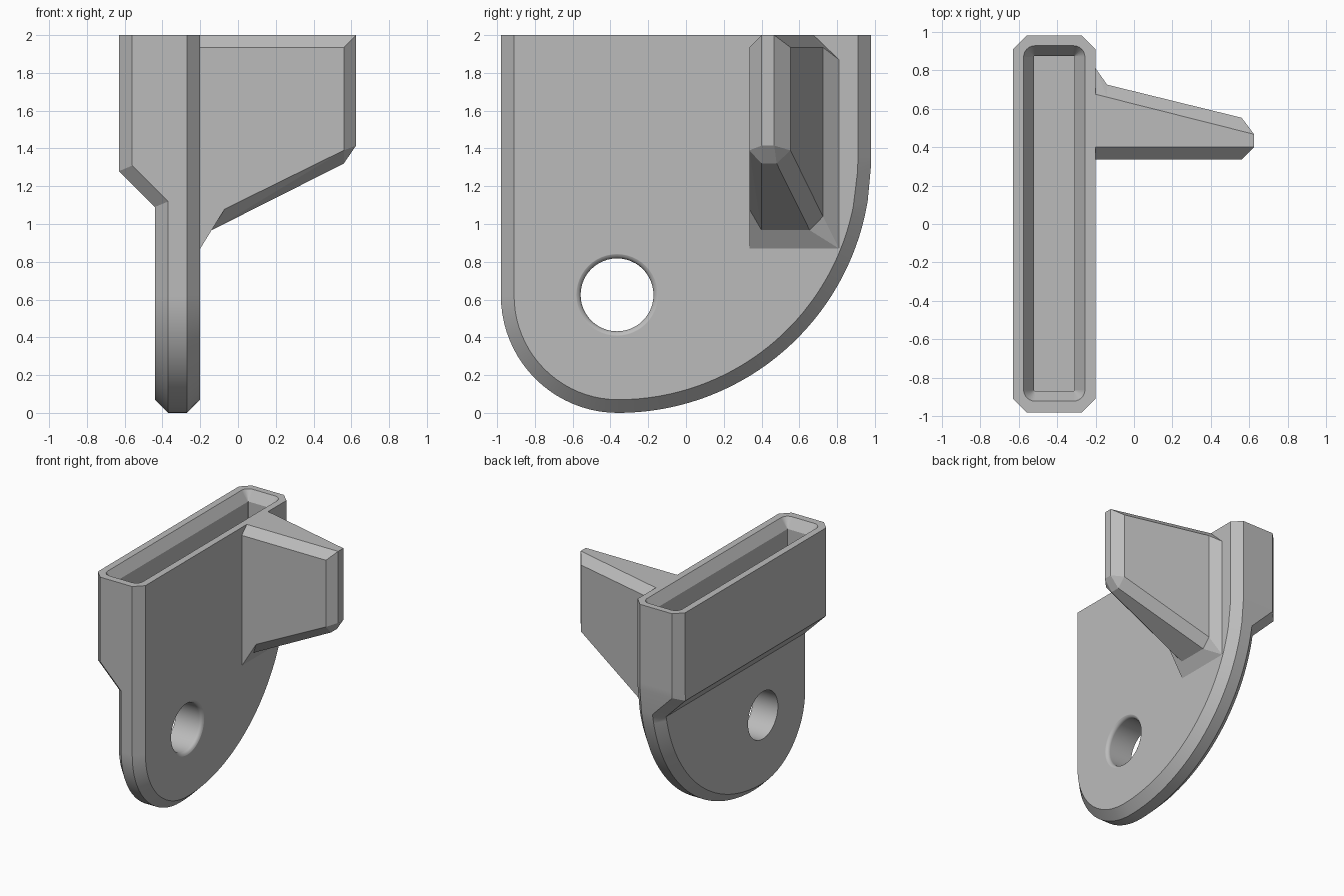
import bpy, bmesh
from math import sin, cos, pi, sqrt, radians

cube = bpy.data.objects.get("Cube")
if cube:
    bpy.data.objects.remove(cube)

grey = bpy.data.materials.new("plain grey")
grey.diffuse_color = (0.5, 0.5, 0.5, 1)
grey.use_nodes = True
grey.node_tree.nodes["Principled BSDF"].inputs["Base Color"].default_value = (0.5, 0.5, 0.5, 1)


def make_object(name, bm):
    bmesh.ops.recalc_face_normals(bm, faces=bm.faces)
    mesh = bpy.data.meshes.new(name)
    bm.to_mesh(mesh)
    bm.free()
    mesh.materials.append(grey)
    ob = bpy.data.objects.new(name, mesh)
    bpy.context.collection.objects.link(ob)
    return ob


def activate(ob):
    bpy.ops.object.select_all(action='DESELECT')
    ob.select_set(True)
    bpy.context.view_layer.objects.active = ob


def loft(name, rings):
    """Closed solid through rings with equal point counts."""
    bm = bmesh.new()
    loops = [[bm.verts.new(p) for p in ring] for ring in rings]
    n = len(loops[0])
    for a, b in zip(loops, loops[1:]):
        for i in range(n):
            j = (i + 1) % n
            bm.faces.new((a[i], a[j], b[j], b[i]))
    bm.faces.new(loops[0])
    bm.faces.new(loops[-1])
    return make_object(name, bm)


def cut(ob, cutter):
    cutter.hide_render = True
    mod = ob.modifiers.new("cut", 'BOOLEAN')
    mod.operation = 'DIFFERENCE'
    mod.solver = 'EXACT'
    mod.object = cutter
    activate(ob)
    bpy.ops.object.modifier_apply(modifier=mod.name)
    bpy.data.objects.remove(cutter)


# Plate: chamfered outline, thickened at the top by a sloped step
CY, R1, R2, CH = -0.36, 0.62, 1.34, 0.07
RIGHT, THICK, THIN = -0.2, -0.63, -0.44
STEPS = 32


def outline(inset, shift):
    """(y, z) points from left top, round the bottom, to right top."""
    r1, r2 = R1 - inset, R2 - inset
    hi, lo = 1.28 + shift, 1.09 + shift
    side = lambda z: CY + sqrt(r2 ** 2 - (R2 - z) ** 2)
    pts = [(CY - r1, z) for z in (2, hi, lo)]
    pts += [(CY - r1 * cos(t), R1 - r1 * sin(t))
            for t in (pi / 2 * i / 20 for i in range(20))]
    pts += [(CY + r2 * sin(t), R2 - r2 * cos(t))
            for t in (radians(77) * i / STEPS for i in range(STEPS + 1))]
    return pts + [(side(lo), lo), (side(hi), hi), (CY + r2, R2 + 0.02), (CY + r2, 2)]


def back_x(index, count):
    return THICK if index < 2 or index >= count - 3 else THIN


bm = bmesh.new()
inner, outer = outline(CH, 0), outline(0, 0.029)
n = len(inner)
rings = [
    [bm.verts.new((RIGHT, y, z)) for y, z in inner],
    [bm.verts.new((RIGHT - CH, y, z)) for y, z in outer],
    [bm.verts.new((back_x(i, n) + CH, y, z)) for i, (y, z) in enumerate(outer)],
    [bm.verts.new((back_x(i, n), y, z)) for i, (y, z) in enumerate(inner)],
]
for a, b in zip(rings, rings[1:]):
    for i in range(n - 1):
        bm.faces.new((a[i], a[i + 1], b[i + 1], b[i]))
bm.faces.new(rings[0])
back = rings[3]
bm.faces.new(back[:2] + back[-3:])
bm.faces.new((back[1], back[2], back[-4], back[-3]))
bm.faces.new(back[2:-3])
bm.faces.new([r[0] for r in rings] + [r[-1] for r in reversed(rings)])
plate = make_object("plate", bm)


# Pocket in the top with a rounded, sloping mouth
def rounded(hx, hy, r, z):
    pts = []
    for k, (sx, sy) in enumerate(((1, 1), (-1, 1), (-1, -1), (1, -1))):
        for i in range(7):
            t = pi / 2 * (k + i / 6)
            pts.append((-0.415 + sx * (hx - r) + r * cos(t),
                        0.003 + sy * (hy - r) + r * sin(t), z))
    return pts


cut(plate, loft("pocket_cutter", [
    rounded(0.105, 0.872, 0.004, 1.4), rounded(0.105, 0.872, 0.004, 1.92),
    rounded(0.16, 0.925, 0.06, 2), rounded(0.16, 0.925, 0.06, 2.1)]))

# Round hole with a softened edge on the finned side
FILLET = 0.03
profile = [(-0.7, 0.193)]
profile += [(RIGHT - FILLET + FILLET * sin(t), 0.193 + FILLET * (1 - cos(t)))
            for t in (pi / 2 * i / 5 for i in range(5))]
profile += [(RIGHT + 0.002, 0.193 + FILLET * 0.95), (0, 0.193 + FILLET)]
cut(plate, loft("hole_cutter", [
    [(x, -0.365 + r * cos(2 * pi * i / 48), 0.625 + r * sin(2 * pi * i / 48))
     for i in range(48)] for x, r in profile]))

activate(plate)
bpy.ops.object.shade_smooth_by_angle(angle=radians(28))
plate.modifiers.new("even shading", 'WEIGHTED_NORMAL').keep_sharp = True


# Tapered fin and the flare that joins it to the plate
def hull(name, sections):
    bm = bmesh.new()
    for x, pts in sections:
        for y, z in pts:
            bm.verts.new((x, y, z))
    res = bmesh.ops.convex_hull(bm, input=bm.verts)
    loose = {v for v in res["geom_interior"] + res["geom_unused"]
             if isinstance(v, bmesh.types.BMVert)}
    bmesh.ops.delete(bm, geom=list(loose), context='VERTS')
    bmesh.ops.dissolve_limit(bm, angle_limit=radians(3), verts=bm.verts, edges=bm.edges)
    return make_object(name, bm)


root = (-0.14, [(0.335, 1.935), (0.4, 2), (0.66, 2), (0.725, 1.935),
                (0.725, 1.04), (0.655, 0.967), (0.4, 0.967), (0.335, 1.045)])
hull("fin", [
    root,
    (0.56, [(0.335, 1.935), (0.335, 1.39), (0.4, 1.32), (0.48, 1.32),
            (0.553, 1.39), (0.553, 1.935)]),
    (0.625, [(0.4, 2), (0.467, 2), (0.467, 1.415), (0.4, 1.415)])])
hull("fin_flare", [
    (RIGHT, [(0.335, 1.935), (0.4, 2), (0.675, 2), (0.81, 1.87),
             (0.81, 0.87), (0.335, 0.87)]),
    root,
    (-0.07, [(0.335, 1.08)])])
